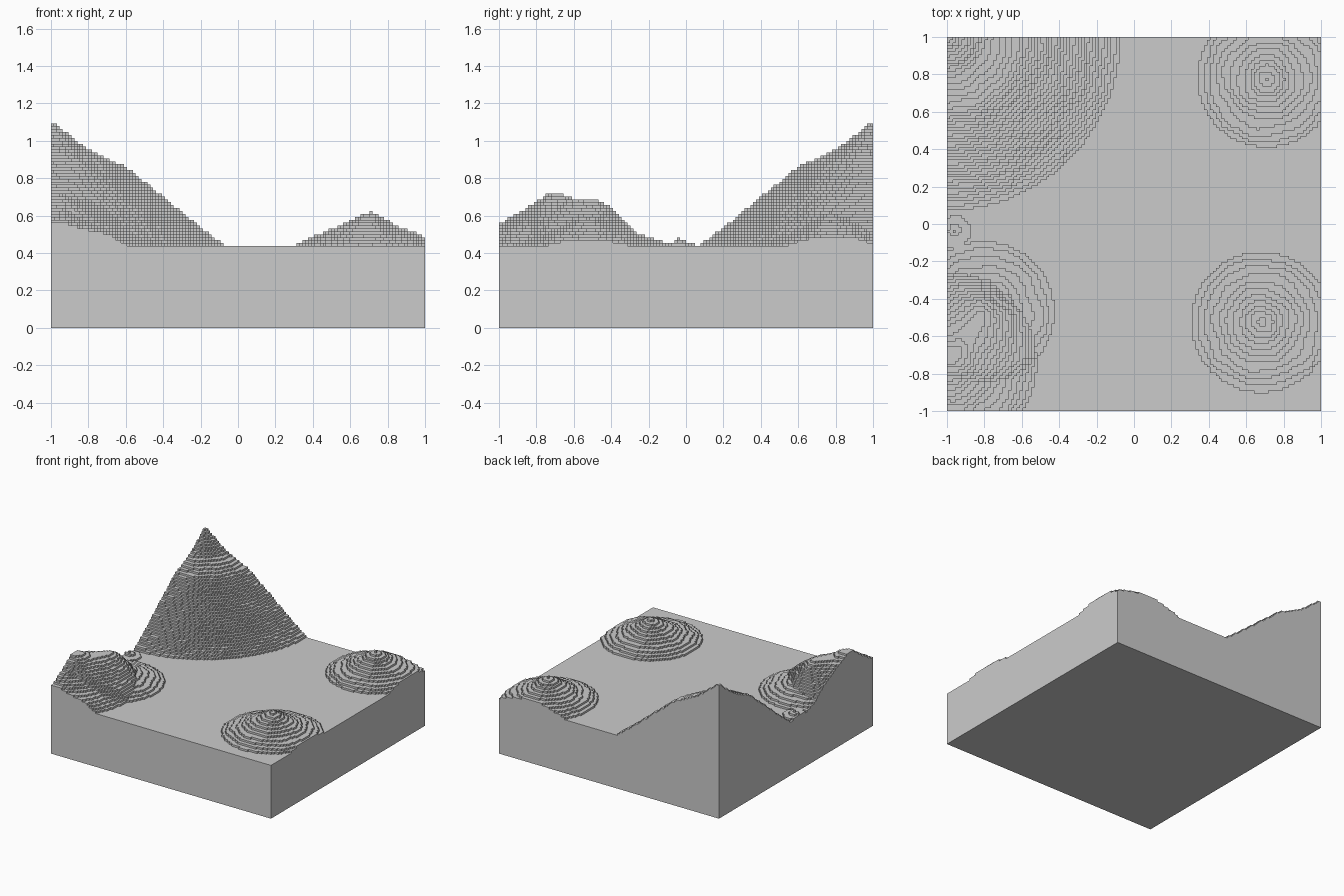
import bpy
import bmesh
from math import hypot
from mathutils import Vector, noise

CELLS = 128
STEP = 2 / CELLS
GROUND = 28 * STEP

# Height falloff from peak to foot: (share of radius, share of height)
MOUNTAIN = [(0, 1), (0.21, 0.77), (0.43, 0.635), (0.65, 0.39), (0.87, 0.14), (1, 0.01)]
MOUND = [(0, 1), (0.18, 0.85), (0.32, 0.67), (0.6, 0.4), (0.86, 0.2), (1, 0.04)]

# Each landform is a sum of peaks: (x, y, radius, height, falloff)
LANDFORMS = {
    "corner_mountain": [(-1, 1, 0.925, 0.67, MOUNTAIN)],
    "back_hill": [(0.71, 0.78, 0.37, 0.18, MOUND)],
    "front_hill": [(0.68, -0.525, 0.375, 0.17, MOUND)],
    "twin_hill": [(-0.8, -0.47, 0.375, 0.16, MOUND), (-1, -0.74, 0.48, 0.26, MOUND)],
    "small_mound": [(-0.96, -0.04, 0.085, 0.04, MOUND)],
}


def falloff(profile, t):
    for (t0, h0), (t1, h1) in zip(profile, profile[1:]):
        if t <= t1:
            return h0 + (h1 - h0) * (t - t0) / (t1 - t0)
    return 0


def levels(peaks):
    """Whole block counts above the ground, keyed by grid cell."""
    result = {}
    for i in range(CELLS):
        for j in range(CELLS):
            x, y = (i + 0.5) * STEP - 1, (j + 0.5) * STEP - 1
            height = 0
            for px, py, radius, peak, profile in peaks:
                t = hypot(x - px, y - py) / radius
                if t < 1:
                    height += peak * falloff(profile, t)
            if height > 0:
                height += 0.008 * noise.noise(Vector((x, y, 0)) * 9)
                result[i, j] = max(1, round(height / STEP))
    return result


def point(i, j, level):
    return (i * STEP - 1, j * STEP - 1, GROUND + level * STEP)


def add_face(bm, *corners):
    bm.faces.new([bm.verts.new(c) for c in corners])


def finish(name, bm):
    bmesh.ops.remove_doubles(bm, verts=bm.verts, dist=STEP / 100)
    mesh = bpy.data.meshes.new(name)
    bm.to_mesh(mesh)
    bm.free()
    bpy.context.collection.objects.link(bpy.data.objects.new(name, mesh))


def build_landform(name, cells):
    bm = bmesh.new()
    for (i, j), top in cells.items():
        # Block top
        a, b, c, d = (i, j), (i + 1, j), (i + 1, j + 1), (i, j + 1)
        add_face(bm, *(point(*p, top) for p in (a, b, c, d)))
        # Risers down to lower neighbours
        sides = [((0, -1), a, b), ((1, 0), b, c), ((0, 1), c, d), ((-1, 0), d, a)]
        for (di, dj), p, q in sides:
            low = cells.get((i + di, j + dj), 0)
            for k in range(low, top):
                add_face(bm, point(*p, k), point(*q, k), point(*q, k + 1), point(*p, k + 1))
    finish(name, bm)


def build_plain(covered):
    # Flat ground in strips around the landforms
    bm = bmesh.new()
    for j in range(CELLS):
        start = None
        for i in range(CELLS + 1):
            is_open = i < CELLS and (i, j) not in covered
            if is_open and start is None:
                start = i
            elif not is_open and start is not None:
                add_face(bm, point(start, j, 0), point(i, j, 0),
                         point(i, j + 1, 0), point(start, j + 1, 0))
                start = None
    finish("plain", bm)


def build_base():
    # Square block, open where the terrain closes it
    bm = bmesh.new()
    bmesh.ops.create_cube(bm, size=2)
    for v in bm.verts:
        v.co.z = GROUND if v.co.z > 0 else 0
    bm.normal_update()
    lid = [f for f in bm.faces if f.normal.z > 0.5]
    bmesh.ops.delete(bm, geom=lid, context='FACES_ONLY')
    finish("base_block", bm)


default = bpy.data.objects.get("Cube")
if default:
    bpy.data.objects.remove(default, do_unlink=True)

build_base()
occupied = set()
for label, peak_list in LANDFORMS.items():
    grid = levels(peak_list)
    occupied.update(grid)
    build_landform(label, grid)
build_plain(occupied)
